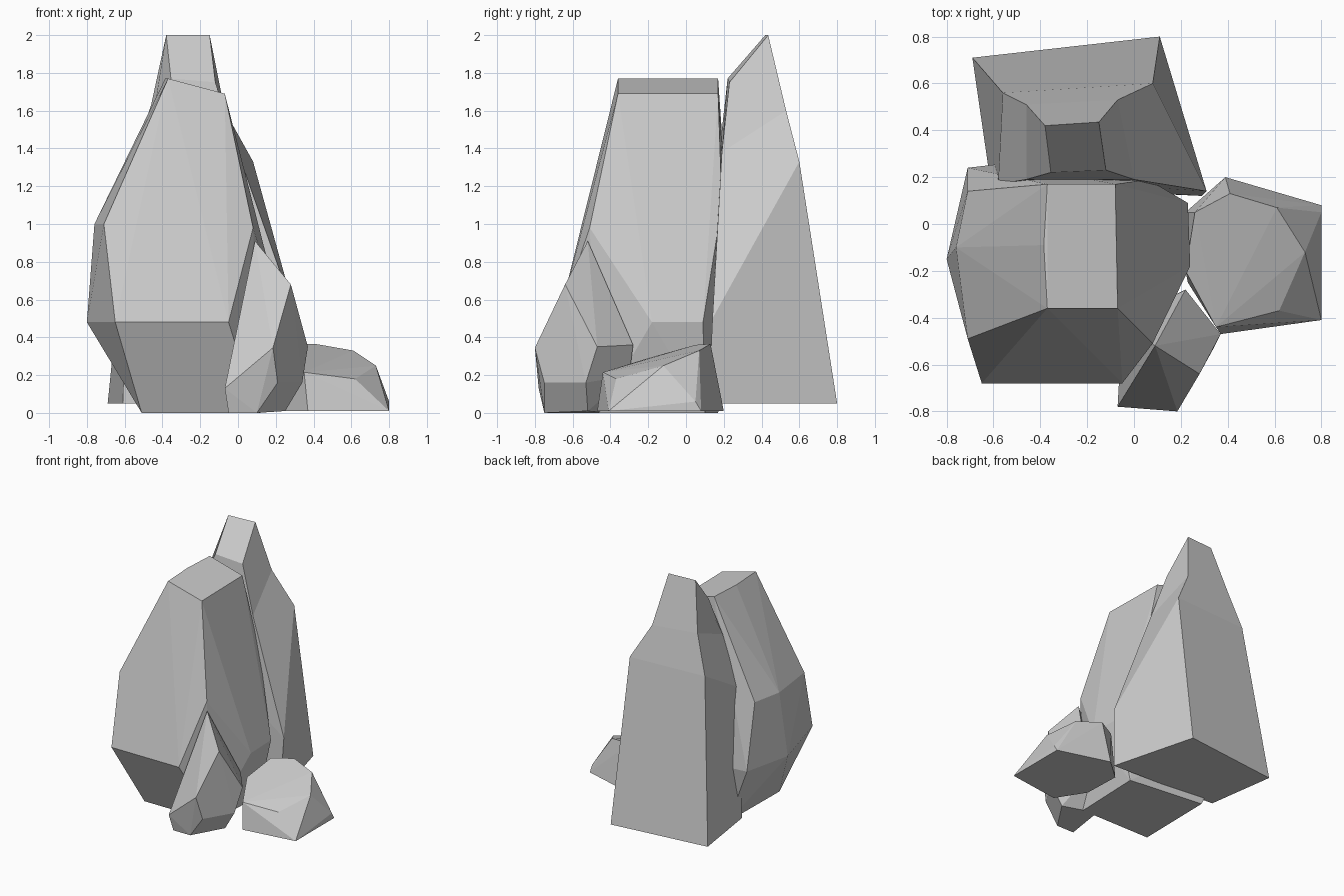
import bpy, bmesh

if "Cube" in bpy.data.objects:
    bpy.data.objects.remove(bpy.data.objects["Cube"])


def finish(name, bm):
    bmesh.ops.recalc_face_normals(bm, faces=bm.faces)
    mesh = bpy.data.meshes.new(name)
    bm.to_mesh(mesh)
    bm.free()
    obj = bpy.data.objects.new(name, mesh)
    bpy.context.collection.objects.link(obj)
    return obj


def hull_rock(name, points):
    """Faceted boulder: convex hull of a few corner points."""
    bm = bmesh.new()
    for p in points:
        bm.verts.new(p)
    res = bmesh.ops.convex_hull(bm, input=bm.verts[:])
    loose = {v for v in res["geom_interior"] + res["geom_unused"]
             if isinstance(v, bmesh.types.BMVert)}
    bmesh.ops.delete(bm, geom=list(loose), context='VERTS')
    bmesh.ops.dissolve_limit(bm, angle_limit=0.05, verts=bm.verts[:], edges=bm.edges[:])
    return finish(name, bm)


def loft_rock(name, rings):
    """Spire: stacked four-corner rings, capped at both ends."""
    bm = bmesh.new()
    loops = [[bm.verts.new(p) for p in r] for r in rings]
    for a, b in zip(loops, loops[1:]):
        for i in range(4):
            j = (i + 1) % 4
            bm.faces.new((a[i], a[j], b[j], b[i]))
    bm.faces.new(loops[0][::-1])
    bm.faces.new(loops[-1])
    return finish(name, bm)


# Large front boulder: top, shoulder, belly and base levels
hull_rock("main_boulder", [
    (-.37, .17, 1.77), (-.385, -.09, 1.77), (-.37, -.36, 1.77),
    (-.08, .17, 1.69), (-.07, -.36, 1.69),
    (-.71, -.49, 1), (-.76, -.10, 1), (-.71, .14, 1),
    (.08, -.51, .98), (.06, .19, 1.1),
    (-.65, -.68, .48), (-.05, -.68, .48), (.24, -.18, .48), (.23, .09, .48),
    (-.80, -.15, .48), (-.71, .24, .48), (-.54, .26, .48),
    (-.51, -.46, 0), (.10, -.46, 0), (.12, .10, 0), (-.50, .17, 0)])

# Tall rear spire: back-left, back-right, front-right, front-left corners
loft_rock("rear_spire", [
    [(-.69, .71, .05), (.11, .80, .05), (.29, .12, .05), (-.61, .16, .05)],
    [(-.56, .56, 1.33), (.08, .60, 1.33), (.31, .14, .50), (-.58, .17, 1.1)],
    [(-.46, .51, 1.63), (-.07, .53, 1.60), (0, .19, 1.38), (-.46, .19, 1.50)],
    [(-.38, .42, 2), (-.15, .435, 2), (-.12, .23, 1.75), (-.355, .22, 1.77)]])

# Small pointed rock at the front
hull_rock("front_shard", [
    (.09, -.52, .91), (.28, -.64, .68), (.185, -.80, .345), (-.07, -.78, .13),
    (.37, -.47, .35), (.22, -.28, .36), (.21, -.75, .16), (.34, -.53, .16),
    (.10, -.75, 0), (.25, -.52, .01), (-.05, -.75, 0), (.18, -.30, .2),
    (-.05, -.42, .2), (0, -.42, 0)])

# Low rock at the right
hull_rock("side_rock", [
    (.41, .13, .365), (.61, .07, .33), (.73, -.12, .25), (.62, -.37, .18),
    (.35, -.44, .215), (.26, .05, .36), (.22, -.20, .29), (.80, .05, .06),
    (.80, .08, .01), (.39, .20, .01), (.80, -.41, .01), (.37, -.47, .01),
    (.22, .05, .01), (.23, -.25, .01)])
